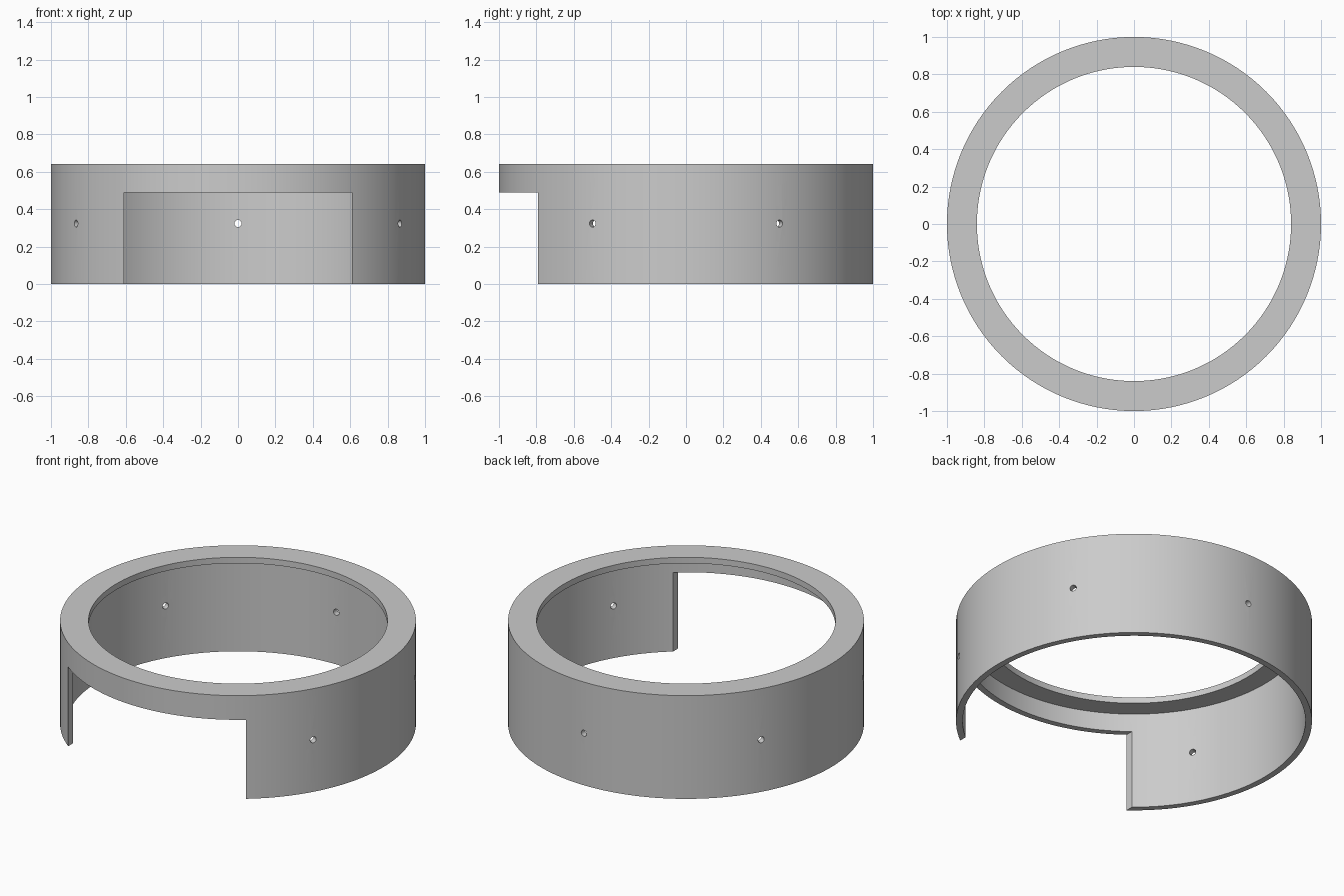
import bpy, bmesh
from math import radians, sin, cos, tau
from mathutils import Matrix

cube = bpy.data.objects.get("Cube")
if cube:
    bpy.data.objects.remove(cube, do_unlink=True)

HEIGHT, OUTER, INNER, LIP_INNER, LIP = 0.64, 1.0, 0.963, 0.84, 0.037
SEGMENTS = 128

grey = bpy.data.materials.new("plain_grey")
grey.use_nodes = True
grey.diffuse_color = (0.6, 0.6, 0.6, 1)
grey.node_tree.nodes["Principled BSDF"].inputs["Base Color"].default_value = (0.6, 0.6, 0.6, 1)


def finish(name, bm):
    bmesh.ops.recalc_face_normals(bm, faces=bm.faces)
    mesh = bpy.data.meshes.new(name)
    bm.to_mesh(mesh)
    bm.free()
    mesh.materials.append(grey)
    obj = bpy.data.objects.new(name, mesh)
    bpy.context.collection.objects.link(obj)
    return obj


# Ring: thin wall with an inward lip at the top, swept round the z axis
profile = [(OUTER, 0), (OUTER, HEIGHT), (LIP_INNER, HEIGHT),
           (LIP_INNER, HEIGHT - LIP), (INNER, HEIGHT - LIP), (INNER, 0)]
bm = bmesh.new()
loops = []
for i in range(SEGMENTS):
    a = tau * i / SEGMENTS
    loops.append([bm.verts.new((r * cos(a), r * sin(a), z)) for r, z in profile])
for i in range(SEGMENTS):
    here, there = loops[i], loops[(i + 1) % SEGMENTS]
    for j in range(len(profile)):
        k = (j + 1) % len(profile)
        bm.faces.new((here[j], there[j], there[k], here[k]))
ring = finish("ring_housing", bm)

# Front opening cutter
bm = bmesh.new()
bmesh.ops.create_cube(bm, size=1, matrix=Matrix.Translation((0, -0.9, 0.195))
                      @ Matrix.Diagonal((1.22, 0.9, 0.59, 1)))
cutters = [finish("opening_cutter", bm)]

# Radial screw hole cutters, one every 60 degrees except in the opening
bm = bmesh.new()
for angle in (-30, 30, 90, 150, 210):
    bmesh.ops.create_cone(
        bm, cap_ends=True, segments=16, radius1=0.019, radius2=0.019, depth=0.2,
        matrix=Matrix.Rotation(radians(angle), 4, 'Z')
        @ Matrix.Translation((0.98, 0, 0.323)) @ Matrix.Rotation(radians(90), 4, 'Y'))
cutters.append(finish("screw_hole_cutter", bm))

bpy.ops.object.select_all(action='DESELECT')
ring.select_set(True)
bpy.context.view_layer.objects.active = ring
for cutter in cutters:
    cutter.hide_render = True
    mod = ring.modifiers.new(cutter.name, 'BOOLEAN')
    mod.operation = 'DIFFERENCE'
    mod.solver = 'EXACT'
    mod.object = cutter
    bpy.ops.object.modifier_apply(modifier=mod.name)
for cutter in cutters:
    bpy.data.objects.remove(cutter, do_unlink=True)

bpy.ops.object.shade_smooth_by_angle(angle=radians(30))
